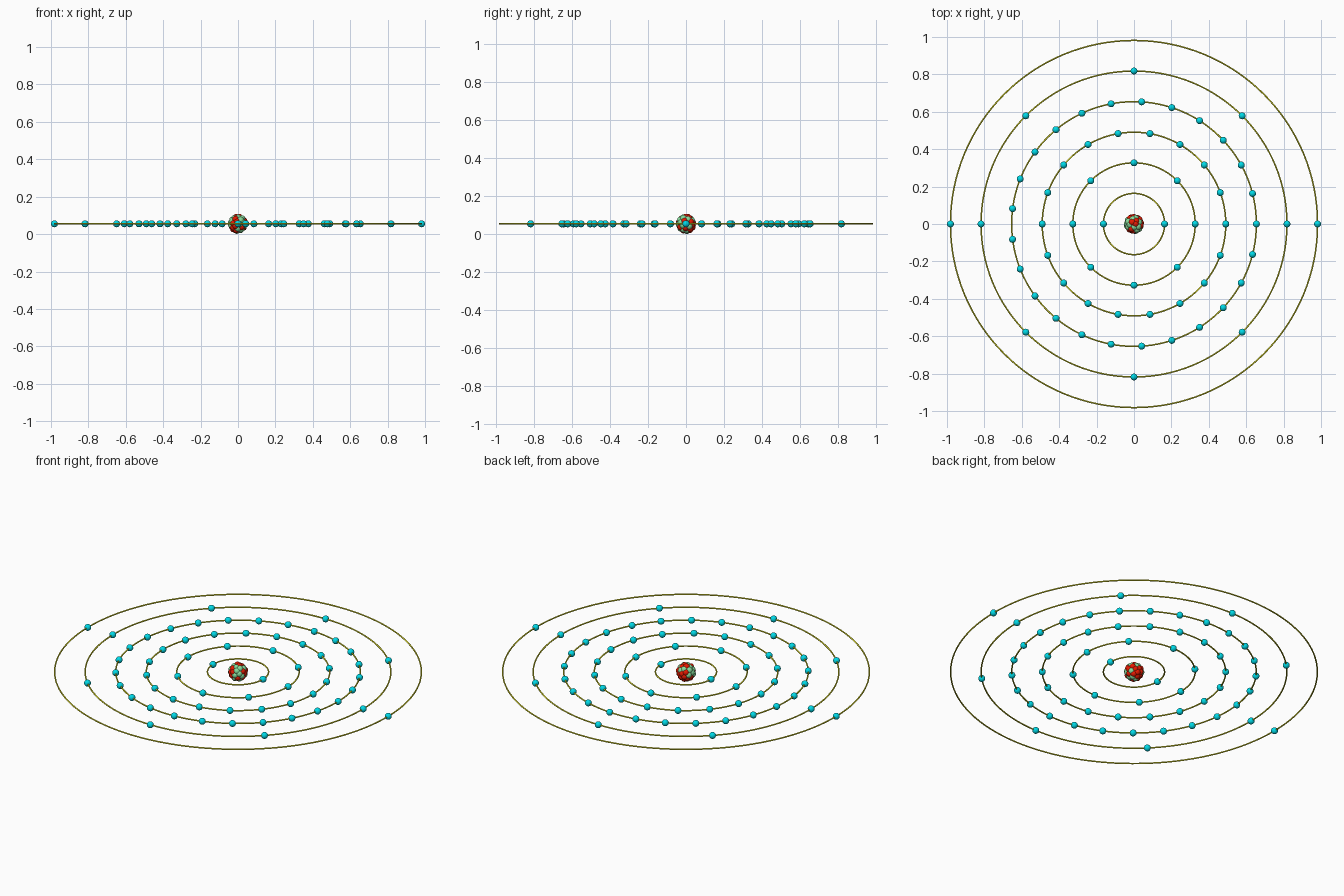
import bpy, bmesh, math, random
from mathutils import Vector

if "Cube" in bpy.data.objects:
    bpy.data.objects.remove(bpy.data.objects["Cube"])

random.seed(63)
CENTRE = Vector((0, 0, 0.055))
SHELLS = [2, 8, 18, 25, 8, 2]        # electrons per orbit
STEP = 0.9815 / 6                    # spacing between orbits


def material(name, rgb):
    m = bpy.data.materials.new(name)
    m.diffuse_color = (*rgb, 1)
    m.use_nodes = True
    m.node_tree.nodes["Principled BSDF"].inputs["Base Color"].default_value = m.diffuse_color
    return m


def ball_mesh(name, radius, mat):
    me = bpy.data.meshes.new(name)
    bm = bmesh.new()
    bmesh.ops.create_uvsphere(bm, u_segments=24, v_segments=16, radius=radius)
    for f in bm.faces:
        f.smooth = True
    bm.to_mesh(me)
    bm.free()
    me.materials.append(mat)
    return me


def place(name, mesh, offset):
    ob = bpy.data.objects.new(name, mesh)
    ob.location = CENTRE + Vector(offset)
    bpy.context.collection.objects.link(ob)


orbit_mat = material("orbit_yellow", (0.80, 0.78, 0.02))
electron = ball_mesh("electron", 0.0185, material("electron_cyan", (0.0, 0.70, 0.80)))
proton = ball_mesh("proton", 0.0185, material("proton_red", (0.80, 0.01, 0.0)))
neutron = ball_mesh("neutron", 0.0185, material("neutron_green", (0.25, 0.72, 0.33)))

# orbit rings with evenly spaced electrons
for i, count in enumerate(SHELLS, 1):
    r = STEP * i
    bpy.ops.mesh.primitive_torus_add(location=CENTRE, major_radius=r, minor_radius=0.004,
                                     major_segments=128, minor_segments=10)
    ring = bpy.context.object
    ring.name = f"orbit_ring_{i}"
    ring.data.materials.append(orbit_mat)
    bpy.ops.object.shade_smooth()
    for k in range(count):
        a = math.tau * k / count
        place(f"electron_{i}_{k + 1}", electron, (r * math.cos(a), r * math.sin(a), 0))

# nucleus: packed outer layer of protons and neutrons on a spiral sphere
N, R = 44, 0.037
for k in range(N):
    z = 1 - (2 * k + 1) / N
    a = k * math.pi * (3 - math.sqrt(5))
    s = math.sqrt(1 - z * z)
    d = R * random.uniform(0.92, 1.0)
    is_proton = random.random() < 0.5
    place(f"{'proton' if is_proton else 'neutron'}_{k + 1}", proton if is_proton else neutron,
          (d * s * math.cos(a), d * s * math.sin(a), d * z))
